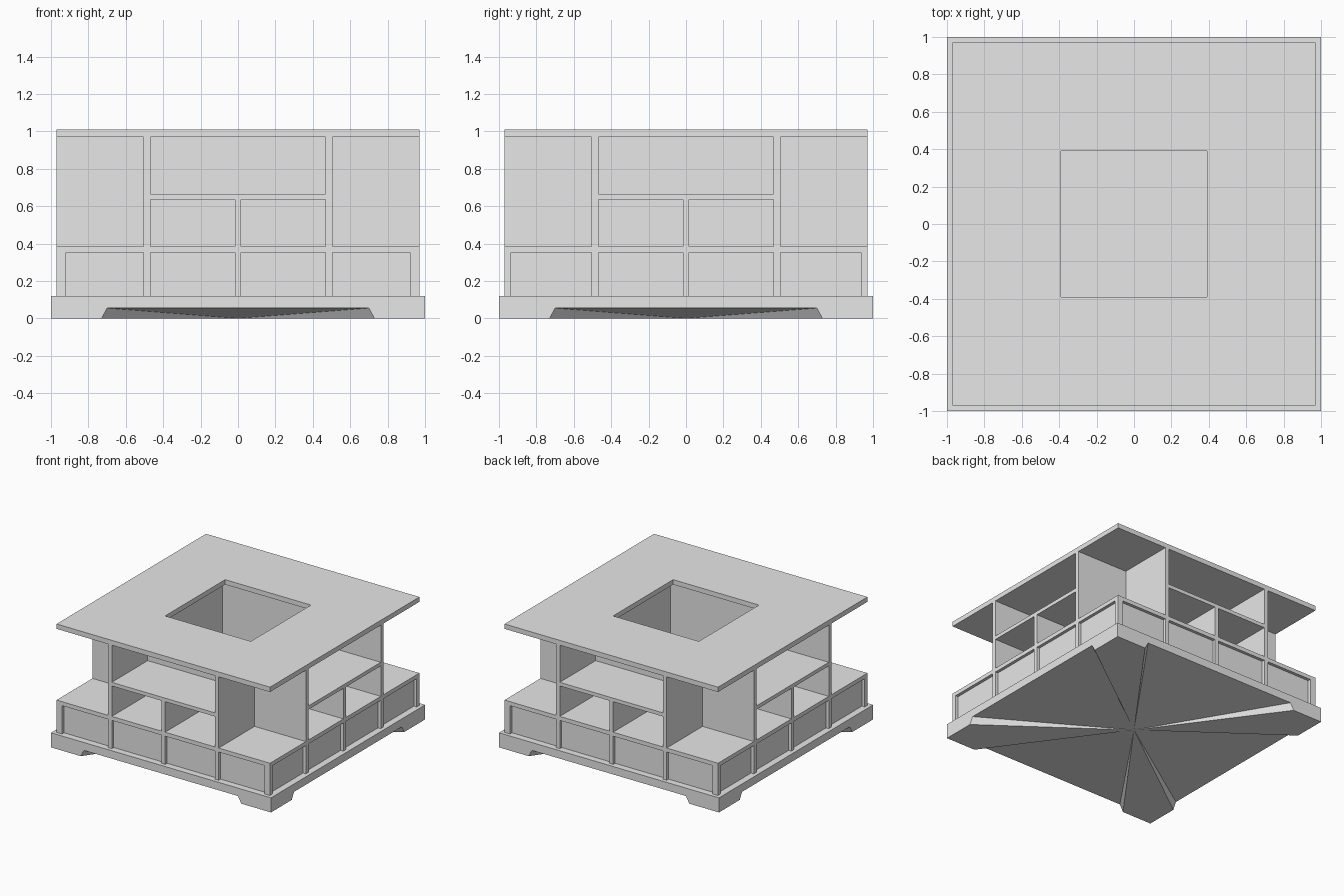
import bpy
import bmesh
from mathutils import Matrix
from math import pi

cube = bpy.data.objects.get("Cube")
if cube:
    bpy.data.objects.remove(cube, do_unlink=True)

grey = bpy.data.materials.new("plain grey")
grey.use_nodes = True
grey.diffuse_color = (0.8, 0.8, 0.8, 1)
grey.node_tree.nodes["Principled BSDF"].inputs["Base Color"].default_value = (0.8, 0.8, 0.8, 1)

# Shared dimensions
EDGE = 0.97                  # outer face of the shelving
IN, OUT = 0.468, 0.504       # inner and outer face of the main walls
BASE, TOP = 0.12, 1.01
SLAB_LOW, SLAB_TOP = 0.352, 0.385
SHELF_LOW, SHELF_TOP = 0.635, 0.665
PLATE_LOW = 0.97


def finish(name, bm):
    mesh = bpy.data.meshes.new(name)
    bm.to_mesh(mesh)
    bm.free()
    mesh.materials.append(grey)
    obj = bpy.data.objects.new(name, mesh)
    bpy.context.collection.objects.link(obj)
    return obj


def box(name, x, y, z, turn=0):
    """Box between the given ranges, turned about the centre by quarter turns."""
    bm = bmesh.new()
    bmesh.ops.create_cube(bm, size=1)
    for v in bm.verts:
        v.co = [r[0] if c < 0 else r[1] for c, r in zip(v.co, (x, y, z))]
    bm.transform(Matrix.Rotation(turn * pi / 2, 4, 'Z'))
    return finish(name, bm)


# Plinth with four feet; each underside arch tapers to the centre
bm = bmesh.new()
foot, arch, rise = 0.73, 0.70, 0.055
for turn in range(4):
    rot = Matrix.Rotation(turn * pi / 2, 4, 'Z')

    def face(*points):
        bm.faces.new([bm.verts.new(rot @ Matrix.Translation(p).translation) for p in points])

    centre = (0, 0, 0)
    fl, fr = (-foot, -1, 0), (foot, -1, 0)
    al, ar = (-arch, -1, rise), (arch, -1, rise)
    face((-1, -1, 0), fl, al, ar, fr, (1, -1, 0), (1, -1, BASE), (-1, -1, BASE))
    face(centre, ar, al)
    face(centre, al, fl)
    face(centre, fr, ar)
    face(centre, (1, -foot, 0), (1, -1, 0), fr)
    face((-1, -1, BASE), (1, -1, BASE), (0, 0, BASE))
bmesh.ops.remove_doubles(bm, verts=bm.verts, dist=0.0001)
bmesh.ops.recalc_face_normals(bm, faces=bm.faces)
finish("plinth", bm)

# Slab over the lower tier
box("lower_slab", (-EDGE, EDGE), (-EDGE, EDGE), (SLAB_LOW, SLAB_TOP))

# Corner posts of the lower tier
for sx in (-1, 1):
    for sy in (-1, 1):
        box("corner_post", sorted((sx * 0.92, sx * EDGE)),
            sorted((sy * 0.935, sy * EDGE)), (BASE, SLAB_LOW))

# Each side: wall, recessed panel, shelf and divider
for turn in range(4):
    box("main_wall", (-EDGE, EDGE), (-OUT, -IN), (BASE, PLATE_LOW), turn)
    box("recessed_panel", (-0.945, 0.945), (-0.945, -0.91), (BASE, SLAB_LOW), turn)
    box("shelf", (-IN, IN), (-EDGE, -OUT), (SHELF_LOW, SHELF_TOP), turn)
    box("divider", (-0.017, 0.017), (-EDGE, -OUT), (BASE, SHELF_LOW), turn)

# Top plate with a square opening
bm = bmesh.new()
hole = 0.39
for turn in range(4):
    rot = Matrix.Rotation(turn * pi / 2, 4, 'Z')
    ring = [(EDGE, PLATE_LOW), (EDGE, TOP), (hole, TOP), (hole, PLATE_LOW)]
    for (r1, z1), (r2, z2) in zip(ring, ring[1:] + ring[:1]):
        corners = ((-r1, -r1, z1), (r1, -r1, z1), (r2, -r2, z2), (-r2, -r2, z2))
        bm.faces.new([bm.verts.new(rot @ Matrix.Translation(p).translation) for p in corners])
bmesh.ops.remove_doubles(bm, verts=bm.verts, dist=0.0001)
bmesh.ops.recalc_face_normals(bm, faces=bm.faces)
finish("top_plate", bm)
